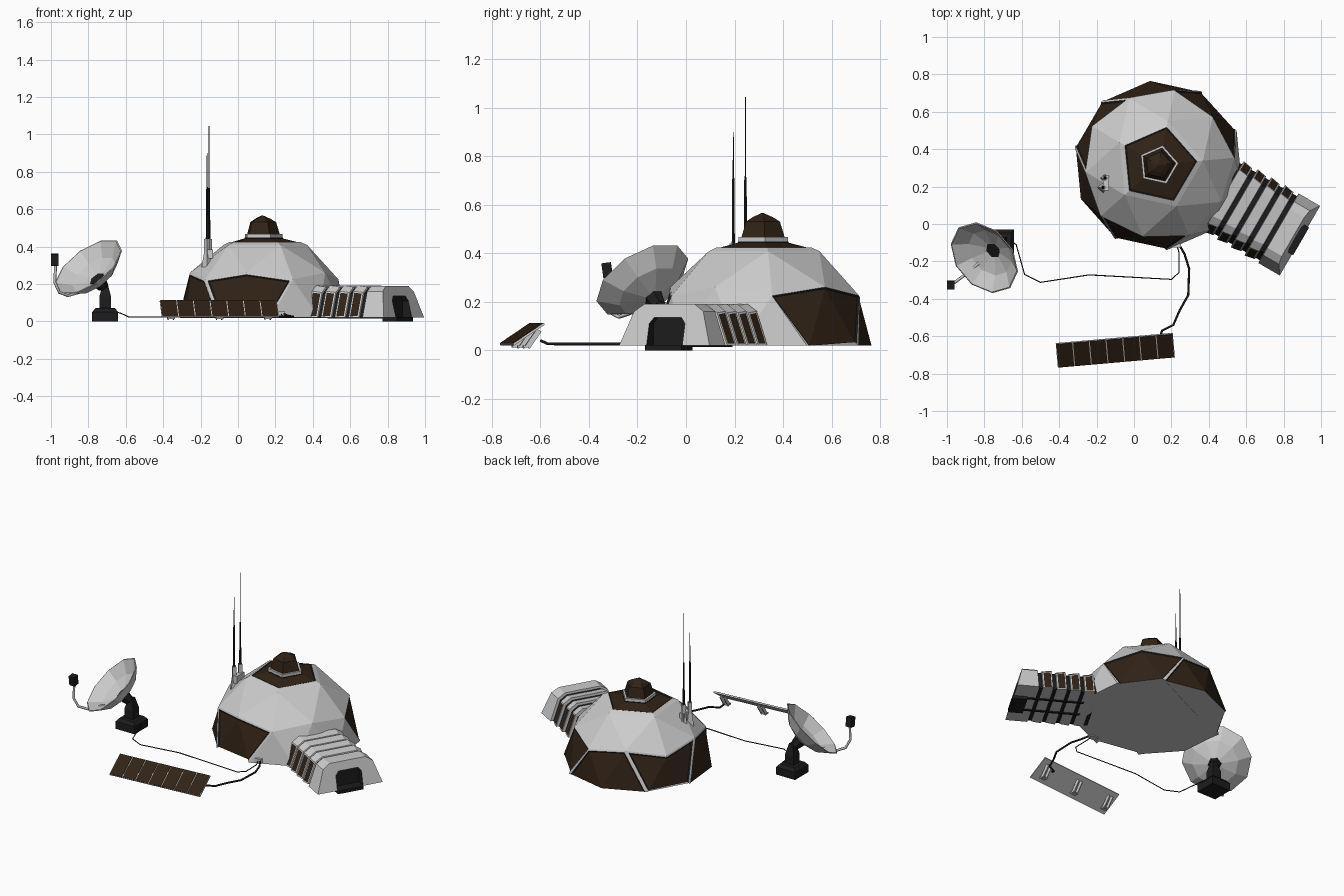
import bpy, bmesh
from math import radians, sin, cos, pi
from mathutils import Matrix, Vector

if "Cube" in bpy.data.objects:
    bpy.data.objects.remove(bpy.data.objects["Cube"])


def material(name, rgb):
    m = bpy.data.materials.new(name)
    m.diffuse_color = (*rgb, 1)
    m.use_nodes = True
    m.node_tree.nodes["Principled BSDF"].inputs["Base Color"].default_value = m.diffuse_color
    return m


MATS = [material("light_grey", (0.6, 0.6, 0.6)),
        material("brown_glass", (0.03, 0.016, 0.008)),
        material("black_trim", (0.012, 0.012, 0.013))]
GREY, BROWN, BLACK = 0, 1, 2


def finish(name, bm, M=Matrix()):
    bm.transform(M)
    me = bpy.data.meshes.new(name)
    bm.to_mesh(me)
    bm.free()
    for m in MATS:
        me.materials.append(m)
    ob = bpy.data.objects.new(name, me)
    bpy.context.collection.objects.link(ob)
    return ob


def loft(rings, mats):
    """Skin closed rings of equal point count; one material per interval, ends capped."""
    bm = bmesh.new()
    vs = [[bm.verts.new(p) for p in r] for r in rings]
    n = len(vs[0])
    strips = []
    for a, b, m in zip(vs, vs[1:], mats):
        strip = [bm.faces.new((a[i], a[(i + 1) % n], b[(i + 1) % n], b[i])) for i in range(n)]
        for f in strip:
            f.material_index = m
        strips.append(strip)
    bm.faces.new(vs[0]).material_index = mats[0]
    bm.faces.new(vs[-1]).material_index = mats[-1]
    bmesh.ops.recalc_face_normals(bm, faces=bm.faces)
    return bm, strips


def lathe(name, n, profile, mats, M=Matrix(), rot=0):
    rings = [[(r * cos(rot + 2 * pi * i / n), r * sin(rot + 2 * pi * i / n), z)
              for i in range(n)] for r, z in profile]
    return finish(name, loft(rings, mats)[0], M)


def box(name, loc, size, mat, M=Matrix(), rx=0):
    bm = bmesh.new()
    bmesh.ops.create_cube(bm, size=1, matrix=Matrix.Translation(loc)
                          @ Matrix.Rotation(rx, 4, 'X') @ Matrix.Diagonal((*size, 1)))
    for f in bm.faces:
        f.material_index = mat
    return finish(name, bm, M)


def tube(name, pts, radius, mat):
    cu = bpy.data.curves.new(name, 'CURVE')
    cu.dimensions = '3D'
    cu.bevel_depth = radius
    cu.bevel_resolution = 1
    cu.use_fill_caps = True
    sp = cu.splines.new('POLY')
    sp.points.add(len(pts) - 1)
    for p, co in zip(sp.points, pts):
        p.co = (*co, 1)
    cu.materials.append(MATS[mat])
    ob = bpy.data.objects.new(name, cu)
    bpy.context.collection.objects.link(ob)


# Geodesic dome: pole, 5-ring, 10-ring and 10-sided base
CX, CY, Z0, R, A0 = 0.13, 0.315, 0.02, 0.457, 5.6
bm = bmesh.new()


def dome_vert(polar, az):
    p, a = radians(polar), radians(A0 + az)
    return bm.verts.new((CX + R * sin(p) * cos(a), CY + R * sin(p) * sin(a), Z0 + R * cos(p)))


pole = dome_vert(0, 0)
r1 = [dome_vert(31.72, 72 * i) for i in range(5)]
r2 = [dome_vert(58.28 if j % 2 else 63.43, 36 * j) for j in range(10)]
eq = [dome_vert(90, 18 + 36 * j) for j in range(10)]
cap = []
for i in range(5):
    nxt = r1[(i + 1) % 5]
    cap.append(bm.faces.new((pole, r1[i], nxt)))
    bm.faces.new((r1[i], r2[2 * i], r2[2 * i + 1]))
    bm.faces.new((r1[i], r2[2 * i - 1], r2[2 * i]))
    bm.faces.new((r1[i], r2[2 * i + 1], nxt))
down = [bm.faces.new((r2[j], eq[j], r2[(j + 1) % 10])) for j in range(10)]
up = [bm.faces.new((r2[j], eq[j - 1], eq[j])) for j in range(10)]
# Brown window panels, each framed in grey with a recessed black rim
panels = [[down[0], up[1], down[1]], [up[2], down[2], up[3]], [down[3], up[4], down[4]],
          [up[5], down[5], up[6]], [down[6], up[7], down[7]], cap]
for faces in panels:
    t = 0.03 if faces is cap else 0.011
    bmesh.ops.inset_region(bm, faces=faces, thickness=t, use_even_offset=True)
    rim = bmesh.ops.inset_region(bm, faces=faces, thickness=0.006, depth=-0.005,
                                 use_even_offset=True)['faces']
    for f in rim:
        f.material_index = BLACK
    for f in faces:
        f.material_index = BROWN
bmesh.ops.holes_fill(bm, edges=[e for e in bm.edges if e.is_boundary], sides=0)
finish("dome", bm)

# Cupola on the dome
lathe("cupola", 5, [(0.11, 0.43), (0.11, 0.448), (0.108, 0.448), (0.108, 0.466), (0.094, 0.466),
                    (0.074, 0.53), (0.045, 0.548), (0.004, 0.566)],
      [BLACK, BLACK, GREY, GREY, BROWN, BROWN, BROWN],
      Matrix.Translation((CX, CY, 0)), radians(A0))

# Entrance tunnel: ribbed bellows, hood and recessed doorway, along local x
T = Matrix.Translation((0.145, 0.341, 0)) @ Matrix.Rotation(radians(-30.1), 4, 'Z')
ARCH = [(0.215, 0.02), (0.165, 0.16), (0.12, 0.19)]
DOOR = [(0.085, 0.02), (0.085, 0.11), (0.065, 0.135)]


def section(half, x, s=1.0, lean=0.0):
    pts = half + [(-y, z) for y, z in reversed(half)]
    return [(x - lean * (z - Z0), y * s, Z0 + (z - Z0) * s) for y, z in pts]


rings, mats, ribs = [], [], []
for k in range(4):
    x = 0.36 + 0.085 * k
    rings += [section(ARCH, x, 0.92), section(ARCH, x + 0.024, 0.92),
              section(ARCH, x + 0.026, 1.01), section(ARCH, x + 0.083, 0.96)]
    mats += [BLACK, GREY, GREY, GREY]
    ribs.append(4 * k + 2)
rings += [section(ARCH, 0.70, 0.92), section(ARCH, 0.724, 0.92), section(ARCH, 0.726),
          section(ARCH, 0.858, 1, 0.25), section(DOOR, 0.858, 1, 0.25), section(DOOR, 0.80)]
mats += [BLACK, GREY, GREY, GREY, BLACK]
bm, strips = loft(rings, mats)
side = [strips[r][i] for r in ribs for i in (0, 4)]
bmesh.ops.inset_individual(bm, faces=side, thickness=0.011)
for f in side:
    f.material_index = BROWN
finish("entrance_tunnel", bm, T)
box("door_step", (0.82, 0, 0.011), (0.09, 0.17, 0.022), BLACK, T)
for s in (-1, 1):
    box("tunnel_skid", (0.63, 0.07 * s, 0.018), (0.4, 0.015, 0.008), BLACK, T)

# Antenna masts with their bracket on the dome
for y, x, top in ((0.195, -0.165, 0.9), (0.245, -0.155, 1.045)):
    M = Matrix.Translation((x, y, 0))
    lathe("antenna_mast", 6, [(0.009, 0.3), (0.009, 0.44), (0.007, 0.45), (0.006, 0.7),
                              (0.003, 0.72), (0.002, top)], [GREY, BLACK, BLACK, BLACK, BLACK], M)
    lathe("mast_socket", 4, [(0.03, 0.29), (0.016, 0.37), (0.016, 0.44)], [GREY, GREY], M)
box("mast_bracket", (-0.15, 0.22, 0.36), (0.03, 0.08, 0.05), GREY)

# Satellite dish, faceted, tilted up and to the front left
n = Vector((-0.53, -0.45, 0.71))
D = Matrix.Translation((-0.80, -0.18, 0.29)) @ n.to_track_quat('Z', 'Y').to_matrix().to_4x4()
lathe("dish_bowl", 10, [(0.03, -0.105), (0.14, -0.065), (0.213, 0), (0.206, 0.002),
                        (0.136, -0.057), (0.02, -0.095)], [GREY] * 5, D)
lathe("dish_hub", 6, [(0.03, -0.15), (0.045, -0.085)], [BLACK], D)
tube("feed_arm", [(-0.83, -0.21, 0.16), (-0.91, -0.276, 0.137), (-0.955, -0.31, 0.155),
                  (-0.98, -0.325, 0.21), (-0.975, -0.325, 0.30)], 0.008, GREY)
box("feed_receiver", (-0.98, -0.325, 0.33), (0.04, 0.04, 0.062), BLACK, rx=radians(8))
B = Matrix.Translation((-0.71, -0.1, 0))
lathe("dish_base", 4, [(0.098, 0), (0.098, 0.05), (0.075, 0.07), (0.045, 0.072), (0.045, 0.13),
                       (0.03, 0.17), (0.02, 0.2)], [BLACK] * 6, B, pi / 4)

# Solar panel: tilted slab, seven cells and three pairs of legs
S = Matrix.Translation((-0.10, -0.675, 0.066)) @ Matrix.Rotation(radians(5), 4, 'Z')
tilt = S @ Matrix.Rotation(radians(34), 4, 'X')
box("solar_slab", (0, 0, 0), (0.628, 0.154, 0.008), GREY, tilt)
for i in range(7):
    box("solar_cell", ((i - 3) * 0.0895, 0, 0.004), (0.084, 0.15, 0.005), BROWN, tilt)
for x in (-0.26, 0, 0.26):
    for s in (-1, 1):
        box("solar_leg", (x + 0.014 * s, 0.022, -0.018), (0.006, 0.022, 0.085), GREY, S,
            radians(-35))
    box("solar_foot", (x, -0.005, -0.05), (0.04, 0.03, 0.008), GREY, S)

# Cables from dish and solar panel to the socket on the dome
tube("dish_cable", [(-0.66, -0.09, 0.05), (-0.63, -0.11, 0.045), (-0.585, -0.27, 0.024),
                    (-0.5, -0.312, 0.024), (-0.24, -0.272, 0.024), (0.2, -0.296, 0.024),
                    (0.24, -0.26, 0.024), (0.24, -0.15, 0.026), (0.225, -0.1, 0.045)], 0.003, BLACK)
tube("solar_cable", [(0.14, -0.6, 0.04), (0.15, -0.57, 0.027), (0.21, -0.54, 0.026),
                     (0.245, -0.46, 0.026), (0.29, -0.38, 0.026), (0.295, -0.24, 0.026),
                     (0.27, -0.16, 0.028), (0.235, -0.1, 0.045)], 0.006, BLACK)
box("cable_socket", (0.23, -0.105, 0.038), (0.045, 0.04, 0.03), GREY)
